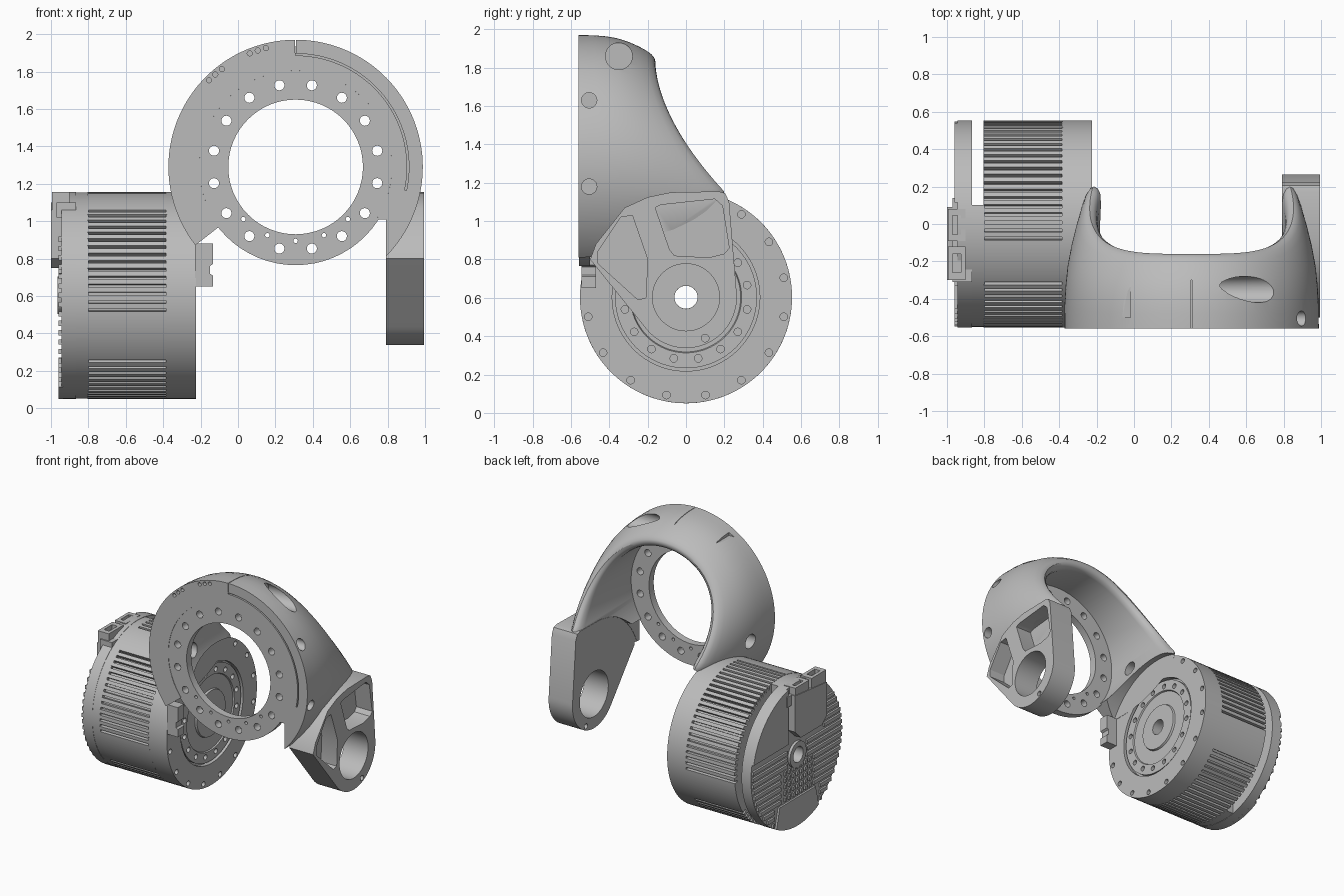
import bpy, bmesh
from math import sin, cos, pi, radians, sqrt

cube = bpy.data.objects.get("Cube")
if cube:
    bpy.data.objects.remove(cube, do_unlink=True)

grey = bpy.data.materials.new("cast_grey")
grey.use_nodes = True
grey.diffuse_color = (0.5, 0.5, 0.5, 1)
grey.node_tree.nodes["Principled BSDF"].inputs["Base Color"].default_value = (0.5, 0.5, 0.5, 1)

MZ, MR, BORE = 0.603, 0.553, 0.06     # motor axis height, radius, bore
CX, CZ = 0.308, 1.29                  # collar axis


def finish(name, bm):
    bmesh.ops.recalc_face_normals(bm, faces=bm.faces)
    mesh = bpy.data.meshes.new(name)
    bm.to_mesh(mesh)
    bm.free()
    mesh.materials.append(grey)
    ob = bpy.data.objects.new(name, mesh)
    bpy.context.collection.objects.link(ob)
    return ob


def prisms(name, items):
    """Each item is (axis, outline, start, end)."""
    bm = bmesh.new()
    for axis, pts, a, b in items:
        place = (lambda p, t: (t, p[0], p[1])) if axis == "x" else (lambda p, t: (p[0], t, p[1]))
        ends = [[bm.verts.new(place(p, t)) for p in pts] for t in (a, b)]
        for end in ends:
            bm.faces.new(end)
        for i in range(len(pts)):
            j = (i + 1) % len(pts)
            bm.faces.new((ends[0][i], ends[0][j], ends[1][j], ends[1][i]))
    return finish(name, bm)


def loft(name, rings, closed):
    bm = bmesh.new()
    loops = [[bm.verts.new(p) for p in ring] for ring in rings]
    n = len(loops)
    for k in range(n if closed else n - 1):
        a, b = loops[k], loops[(k + 1) % n]
        for i in range(len(a)):
            j = (i + 1) % len(a)
            bm.faces.new((a[i], a[j], b[j], b[i]))
    if not closed:
        bm.faces.new(loops[0])
        bm.faces.new(loops[-1])
    return finish(name, bm)


def arc(u, v, r, a0, a1, n):
    return [(u + r * cos(radians(a0 + (a1 - a0) * i / n)),
             v + r * sin(radians(a0 + (a1 - a0) * i / n))) for i in range(n + 1)]


def polar(u, v, r, a):
    return u + r * cos(radians(a)), v + r * sin(radians(a))


def circle(u, v, r, n=32):
    return arc(u, v, r, 0, 360, n)[:-1]


def box(u0, u1, v0, v1):
    return [(u0, v0), (u1, v0), (u1, v1), (u0, v1)]


def lathe_x(name, profile, n=96):
    rings = [[(x, r * cos(2 * pi * k / n), MZ + r * sin(2 * pi * k / n)) for x, r in profile]
             for k in range(n)]
    return loft(name, rings, True)


def volume(mesh):
    bm = bmesh.new()
    bm.from_mesh(mesh)
    v = abs(bm.calc_volume())
    bm.free()
    return v


def cut(ob, items):
    """Subtract prisms, keeping only a result of plausible volume."""
    cutter = prisms("cutter", items)
    before = volume(ob.data)
    mod = ob.modifiers.new("cut", "BOOLEAN")
    mod.operation, mod.object = "DIFFERENCE", cutter
    for solver in ("MANIFOLD", "EXACT"):
        mod.solver = solver
        graph = bpy.context.evaluated_depsgraph_get()
        mesh = bpy.data.meshes.new_from_object(ob.evaluated_get(graph))
        if 0.4 * before < volume(mesh) < 0.99999 * before:
            ob.data = mesh
            break
    ob.modifiers.remove(mod)
    bpy.data.objects.remove(cutter, do_unlink=True)


# Joint housing with stepped rotor face
housing = lathe_x("joint_housing", [
    (-0.385, BORE), (-0.385, MR), (-0.225, MR), (-0.225, 0.385), (-0.26, 0.385), (-0.26, 0.37),
    (-0.235, 0.37), (-0.235, 0.29), (-0.245, 0.285), (-0.245, 0.18), (-0.23, 0.175), (-0.23, BORE)])
cut(housing, [("x", circle(*polar(0, MZ, r, 11.25 + 22.5 * k), 0.02, 12), -0.265, -0.2)
              for k in range(16) for r in (0.52, 0.325)])

# Finned motor body, with plain sectors between the fin groups
outline, teeth = [], 80
plain = ((98, 122), (188, 217), (323, 352))
for k in range(teeth):
    is_plain = any(a < 360 * (k + 0.5) / teeth < b for a, b in plain)
    for f, r in ((0, MR), (0.3, MR), (0.6, MR), (0.62, MR - 0.03), (0.98, MR - 0.03)):
        outline.append(polar(0, MZ, MR if is_plain else r, 360 * (k + f) / teeth))
bore = [("x", circle(0, MZ, BORE), -1.1, 0)]
body = prisms("motor_body", [("x", outline, -0.805, -0.38)])
cut(body, bore)

# Cover band, open towards the back
edge = 79.5
band = prisms("cover_band", [("x", arc(0, MZ, MR - 0.002, edge, 360 - edge, 64), -0.875, -0.8)])
cut(band, bore)

# End cap with horizontal cooling slats and a pin field
cap = prisms("end_cap", [("x", circle(0, MZ, MR, 96), -0.945, -0.865)])
cut(cap, bore)
lathe_x("end_hub", [(-0.935, BORE), (-0.935, 0.1), (-0.965, 0.1), (-0.965, BORE)], 48)


def half_width(z):
    return sqrt(max(MR ** 2 - (z - MZ) ** 2, 0)) - 0.004


slats = []
for k in range(16):
    z = 0.14 + 0.05 * k
    w = min(half_width(z), half_width(z + 0.028))
    if k < 3:
        spans = [(-w, -0.28), (0.28, w)]
    elif k < 8:
        spans = [(-w, -0.2), (0.2, w)]
        spans += [(-0.17 + 0.05 * i, -0.145 + 0.05 * i) for i in range(7)]
    elif k < 11:
        spans = [(-w, -0.12), (0.12, w)]
    else:
        spans = [(-w, -0.33)]
    slats += [("x", box(a, b, z, z + 0.028), -0.96, -0.935) for a, b in spans if b > a]
prisms("cooling_slats", slats)
prisms("cap_plates", [
    ("x", arc(0, MZ, MR, 12, 78, 24) + [(0.11, 0.72)], -0.96, -0.935),
    ("x", arc(0, MZ, MR, 242, 298, 24) + [(0.22, 0.27), (-0.22, 0.27)], -0.96, -0.935)])

# Connector cover and sockets on top of the cap
prisms("connector_cover", [("x", [(-0.3, 0.8), (-0.24, 0.75), (0.02, 0.75), (0.09, 0.82),
                                  (0.09, 1.1), (-0.3, 1.06)], -1.0, -0.935)])
prisms("connector_base", [("x", box(-0.31, 0.14, 1.02, 1.1), -0.97, -0.865)])
sockets = prisms("connector_sockets", [
    ("x", box(-0.3, -0.12, 1.06, 1.155), -0.995, -0.9),
    ("x", box(-0.09, 0.08, 1.06, 1.155), -0.995, -0.9)])
cut(sockets, [("y", box(-0.97, -0.925, 1.12, 1.2), y - 0.05, y + 0.05) for y in (-0.21, -0.005)])

# Collar: half tube whose rear edge sweeps back towards both joints
section = [(0, 0.68), (0.2, 0.679), (0.35, 0.674), (0.5, 0.664), (0.65, 0.645), (0.78, 0.622),
           (0.88, 0.6), (0.95, 0.58), (0.99, 0.56), (1, 0.545), (0.985, 0.525), (0.95, 0.51),
           (0.88, 0.502), (0, 0.515)]
rings = []
for k in range(109):
    a = radians(-46 + 264 * k / 108)
    back = -0.16 + 0.36 * min((1 - sin(a)) / 1.25, 1) ** 1.75
    rings.append([(CX + r * cos(a), -0.56 + t * (back + 0.56), CZ + r * sin(a)) for t, r in section])
collar = loft("collar", rings, False)

# Arm pockets, shared by the arm and the collar root inside it
pockets = [("x", pts, 0.86, 1.1) for pts in (
    [(-0.16, 1.07), (-0.13, 1.085), (0.15, 1.115), (0.19, 1.08), (0.225, 0.86), (0.2, 0.83),
     (0.12, 0.81), (-0.06, 0.82), (-0.085, 0.85)],
    [(-0.46, 0.84), (-0.34, 1.02), (-0.28, 1.03), (-0.2, 0.8), (-0.21, 0.6), (-0.25, 0.59),
     (-0.46, 0.78)])]

# Joint clearance, access holes, cable slot, seam and index marks in the collar
collar_cuts = [
    ("x", circle(0, MZ, 0.565, 96), -0.224, 0.792),
    ("y", box(0.3, 0.79, 0.6, 1.01), -0.7, 0.5),
    ("x", circle(-0.35, 1.86, 0.07), 0.46, 1.1),
    ("x", circle(-0.505, 1.63, 0.04), 0.8, 1.1),
    ("x", circle(-0.505, 1.18, 0.04), 0.9, 1.1),
    ("x", circle(-0.28, 1.21, 0.055), -0.5, 0.0),
    ("x", box(-0.5, -0.3, 1.86, 1.89), -0.3, -0.02),
    ("y", arc(CX, CZ, 0.606, 90, -12, 40) + arc(CX, CZ, 0.596, -12, 90, 40), -0.6, -0.545),
    ("y", box(CX - 0.002, CX + 0.002, 1.9, 2.0), -0.6, -0.3)]
collar_cuts += [("y", circle(*polar(CX, CZ, 0.655, a), 0.014, 12), -0.6, -0.53)
                for a in (104, 108, 112, 127, 131, 135)]
for item in pockets + collar_cuts:
    cut(collar, [item])

# Bolt flange inside the collar
flange_profile = [(0.36, -0.557), (0.525, -0.557), (0.525, -0.5), (0.36, -0.5)]
flange = loft("bolt_flange", [[(CX + r * cos(2 * pi * k / 64), y, CZ + r * sin(2 * pi * k / 64))
                               for r, y in flange_profile] for k in range(64)], True)
holes = [("y", circle(*polar(CX, CZ, 0.445, 11.25 + 22.5 * k), 0.027, 20), -0.7, -0.4)
         for k in range(16)]
holes += [("y", circle(*polar(CX, CZ, 0.395, 225 + 22.5 * k), 0.012, 12), -0.7, -0.4)
          for k in range(5)]
cut(flange, holes)

# Hanging arm with pivot hole
arm = prisms("pivot_arm", [("x", arc(0, MZ, 0.265, 219, 365, 32) + [
    (0.225, 1.1), (0.205, 1.145), (0.17, 1.155), (-0.08, 1.15), (-0.2, 1.125), (-0.32, 1.07),
    (-0.47, 0.88), (-0.5, 0.8)], 0.79, 0.995)])
cut(arm, pockets + [("x", circle(0, MZ, 0.175, 48), 0.7, 1.1),
                    ("x", circle(0.1, 0.39, 0.02, 16), 0.7, 1.1)])

# Stop block beside the housing
prisms("stop_block", [("y", [(-0.23, 0.65), (-0.135, 0.65), (-0.135, 0.71), (-0.15, 0.72),
                             (-0.15, 0.76), (-0.135, 0.77), (-0.135, 0.88), (-0.23, 0.88)],
                       -0.545, -0.47)])

for ob in bpy.context.collection.objects:
    ob.select_set(ob.type == "MESH")
bpy.context.view_layer.objects.active = collar
bpy.ops.object.shade_smooth_by_angle(angle=radians(32))
